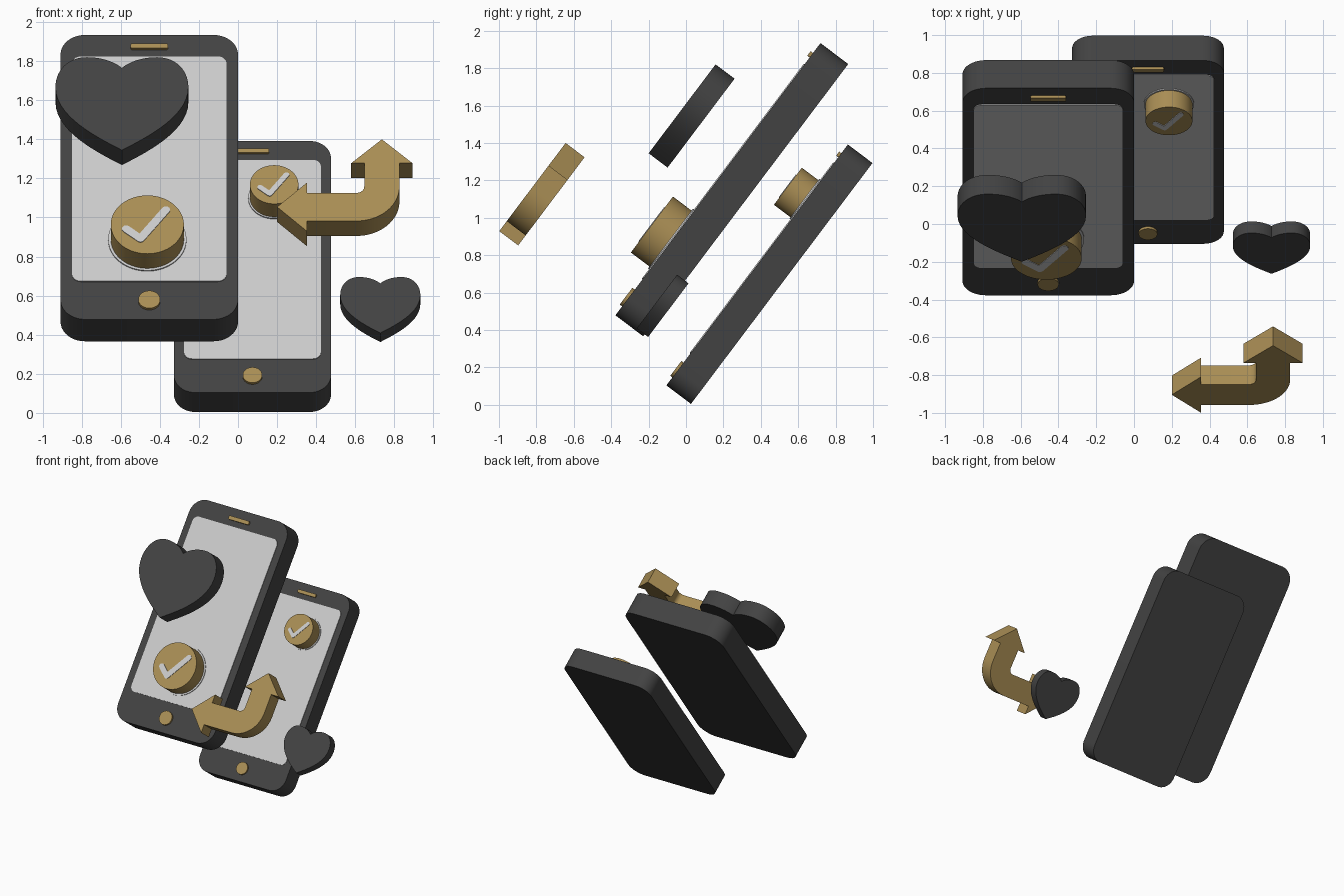
import bpy, bmesh
from math import radians, sin, cos, pi, atan2
from mathutils import Matrix, Vector

if "Cube" in bpy.data.objects:
    bpy.data.objects.remove(bpy.data.objects["Cube"])


def material(name, rgb):
    m = bpy.data.materials.new(name)
    m.diffuse_color = (*rgb, 1)
    m.use_nodes = True
    m.node_tree.nodes["Principled BSDF"].inputs["Base Color"].default_value = m.diffuse_color
    return m


DARK = material("dark", (0.055, 0.055, 0.055))
GOLD = material("gold", (0.40, 0.27, 0.09))
LIGHT = material("light", (0.75, 0.75, 0.75))
TILT = Matrix.Rotation(radians(53), 4, 'X')   # everything leans back equally


def plate(name, outline, z0, z1, frame, mat):
    """Extrude a counter-clockwise outline from z0 to z1 in a tilted frame."""
    bm = bmesh.new()
    face = bm.faces.new([bm.verts.new((x, y, z0)) for x, y in outline])
    ext = bmesh.ops.extrude_face_region(bm, geom=[face], use_keep_orig=True)
    top = [v for v in ext["geom"] if isinstance(v, bmesh.types.BMVert)]
    bmesh.ops.translate(bm, verts=top, vec=(0, 0, z1 - z0))
    bmesh.ops.recalc_face_normals(bm, faces=bm.faces)
    me = bpy.data.meshes.new(name)
    bm.to_mesh(me)
    bm.free()
    me.materials.append(mat)
    ob = bpy.data.objects.new(name, me)
    bpy.context.collection.objects.link(ob)
    ob.matrix_world = frame
    bpy.ops.object.select_all(action='DESELECT')
    ob.select_set(True)
    bpy.context.view_layer.objects.active = ob
    bpy.ops.object.shade_smooth_by_angle(angle=radians(30))
    return ob


def arc(cx, cy, r, a0, a1, n):
    return [(cx + r * cos(a0 + (a1 - a0) * i / n),
             cy + r * sin(a0 + (a1 - a0) * i / n)) for i in range(n + 1)]


def circle(cx, cy, r, n=48):
    return arc(cx, cy, r, 0, 2 * pi, n)[:-1]


def rounded_rect(cx, cy, w, h, r):
    pts = []
    for k, (sx, sy) in enumerate([(1, 1), (-1, 1), (-1, -1), (1, -1)]):
        pts += arc(cx + sx * (w / 2 - r), cy + sy * (h / 2 - r), r,
                   k * pi / 2, (k + 1) * pi / 2, 10)
    return pts


def tick(cx, cy, s):
    """Rounded check-mark stroke."""
    a, b, c = [Vector((cx + x * s, cy + y * s)) for x, y in
               [(-0.108, -0.03), (-0.035, -0.092), (0.095, 0.092)]]
    r = 0.022 * s
    t1, t2 = atan2(*(b - a).yx), atan2(*(c - b).yx)
    mid, k = (t1 + t2) / 2 + pi / 2, r / cos((t2 - t1) / 2)
    return (arc(*a, r, t1 + pi / 2, t1 + 1.5 * pi, 8)
            + arc(*b, r, t1 - pi / 2, t2 - pi / 2, 6)
            + arc(*c, r, t2 - pi / 2, t2 + pi / 2, 8)
            + [(b.x + k * cos(mid), b.y + k * sin(mid))])


def bezier(p, n=14):
    a, b, c, d = map(Vector, p)
    return [tuple(a * (1 - t) ** 3 + b * 3 * t * (1 - t) ** 2 + c * 3 * t * t * (1 - t) + d * t ** 3)
            for t in (i / n for i in range(n))]


def phone(name, loc, s, bx, by, br, bh):
    f = Matrix.Translation(loc) @ TILT
    h = 0.093 * s                                # front face height

    def rect(cx, cy, w, hh, r):
        return rounded_rect(cx * s, cy * s, w * s, hh * s, r * s)
    plate(name + "_body", rect(0, 0, 0.908, 1.822, 0.125), -h, h, f, DARK)
    plate(name + "_screen", rect(0, 0.05, 0.79, 1.44, 0.045), h - 0.01, h + 0.005, f, LIGHT)
    plate(name + "_speaker", rect(0, 0.83, 0.19, 0.03, 0.008), h - 0.01, h + 0.016 * s, f, GOLD)
    plate(name + "_home_button", circle(0, -0.795 * s, 0.056 * s), h - 0.01, h + 0.016 * s, f, GOLD)
    # raised confirmation button with its rim and tick
    plate(name + "_button_rim", circle(bx, by, br * 1.07, 64), h - 0.01, h + 0.012, f, LIGHT)
    plate(name + "_button", circle(bx, by, br, 64), h, h + bh, f, GOLD)
    plate(name + "_tick", tick(bx, by, br / 0.187), h + bh - 0.01, h + bh + 0.004, f, LIGHT)


def heart(name, loc, s):
    # right half as curves from tip to notch, then mirrored
    half = (bezier([(0, -0.2975), (0.13, -0.215), (0.34, -0.08), (0.34, 0.105)])
            + bezier([(0.34, 0.105), (0.34, 0.215), (0.275, 0.2975), (0.18, 0.2975)])
            + bezier([(0.18, 0.2975), (0.105, 0.2975), (0.04, 0.27), (0, 0.229)])
            + [(0, 0.229)])
    pts = half + [(-x, y) for x, y in half[-2:0:-1]]
    plate(name, [(x * s, y * s) for x, y in pts], -0.0635 * s, 0.0635 * s,
          Matrix.Translation(loc) @ TILT, DARK)


phone("large_phone", (-0.454, 0.245, 1.15), 1.0, -0.01, -0.406, 0.187, 0.136)
phone("small_phone", (0.074, 0.446, 0.698), 0.885, 0.111, 0.435, 0.124, 0.122)
heart("large_heart", (-0.594, 0.03, 1.544), 1.0)
heart("small_heart", (0.728, -0.125, 0.529), 0.603)

# bent double-headed arrow
outline = ([(-0.346, -0.137), (-0.192, -0.294), (-0.192, -0.227)]
           + arc(0.06, -0.007, 0.22, -pi / 2, 0, 16)
           + [(0.28, 0.143), (0.347, 0.143), (0.19, 0.296), (0.033, 0.143), (0.10, 0.143)]
           + arc(0.06, -0.007, 0.04, 0, -pi / 2, 10)
           + [(-0.192, -0.047), (-0.192, 0.02)])
plate("bent_arrow", outline, -0.0635, 0.0635,
      Matrix.Translation((0.546, -0.771, 1.125)) @ TILT, GOLD)
